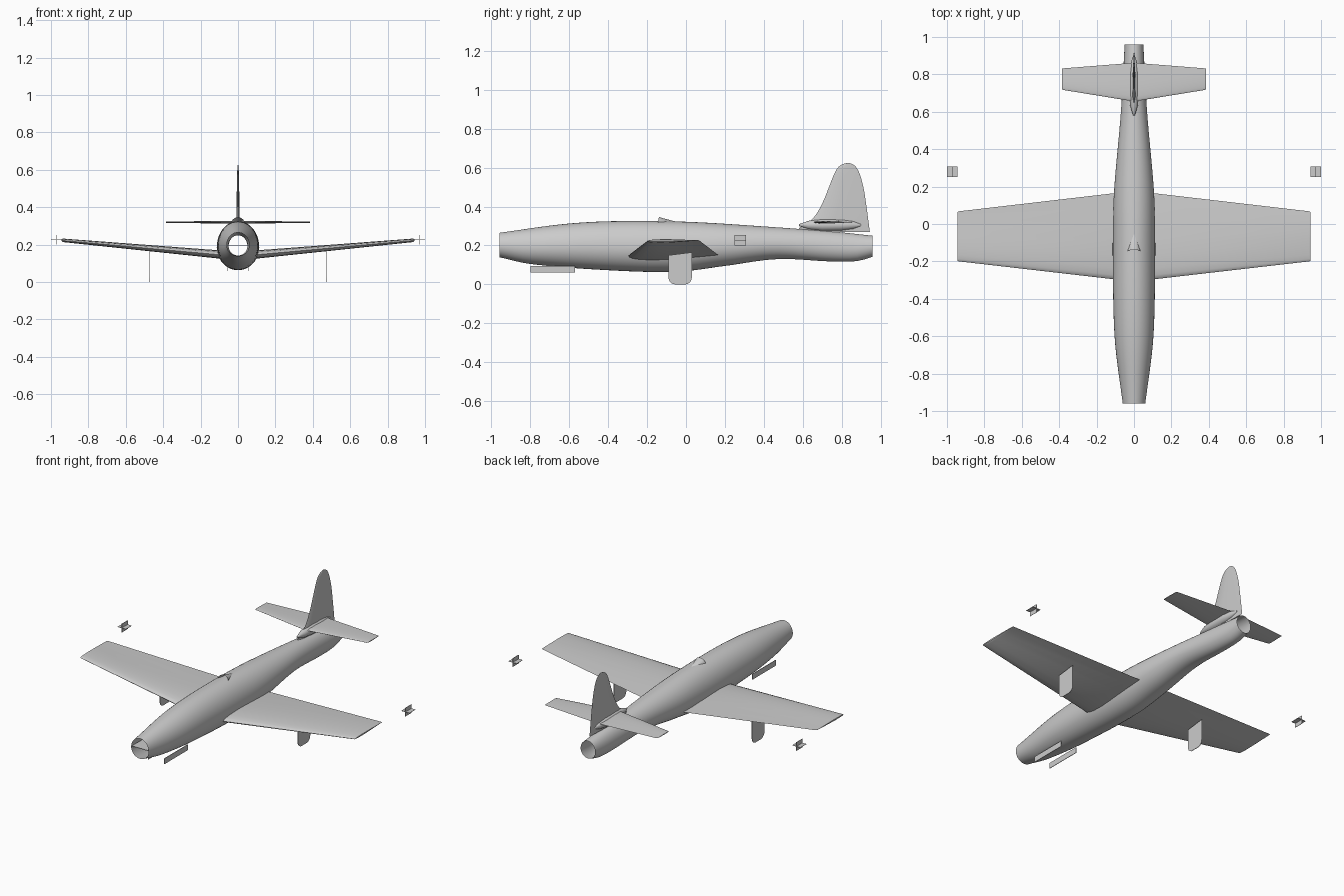
import bpy, bmesh, math
from math import sin, cos, pi

if "Cube" in bpy.data.objects:
    bpy.data.objects.remove(bpy.data.objects["Cube"])

grey = bpy.data.materials.new("airframe_grey")
grey.use_nodes = True
COLOUR = (0.6, 0.6, 0.6, 1)
grey.diffuse_color = COLOUR
grey.node_tree.nodes["Principled BSDF"].inputs["Base Color"].default_value = COLOUR


def make(name, bm, smooth=None, mirror=False):
    bmesh.ops.recalc_face_normals(bm, faces=bm.faces)
    mesh = bpy.data.meshes.new(name)
    bm.to_mesh(mesh)
    bm.free()
    mesh.materials.append(grey)
    ob = bpy.data.objects.new(name, mesh)
    bpy.context.collection.objects.link(ob)
    if mirror:
        ob.modifiers.new("Mirror", "MIRROR")
    if smooth:
        bpy.ops.object.select_all(action="DESELECT")
        ob.select_set(True)
        bpy.context.view_layer.objects.active = ob
        bpy.ops.object.shade_smooth_by_angle(angle=math.radians(smooth))
    return ob


def loft(rings, caps=True):
    bm = bmesh.new()
    loops = [[bm.verts.new(p) for p in ring] for ring in rings]
    n = len(loops[0])
    for a, b in zip(loops, loops[1:]):
        for i in range(n):
            j = (i + 1) % n
            bm.faces.new((a[i], a[j], b[j], b[i]))
    if caps:
        bm.faces.new(loops[0])
        bm.faces.new(loops[-1])
    return bm


def interp(points, y):
    # Smooth curve through (position, value) points
    k = 0
    while k < len(points) - 2 and y > points[k + 1][0]:
        k += 1

    def slope(i):
        a, b = points[max(i - 1, 0)], points[min(i + 1, len(points) - 1)]
        return (b[1] - a[1]) / (b[0] - a[0])
    (y0, v0), (y1, v1) = points[k], points[k + 1]
    h = y1 - y0
    t = (y - y0) / h
    return (v0 * (1 + 2 * t) * (1 - t) ** 2 + v1 * t * t * (3 - 2 * t)
            + h * t * (1 - t) * (slope(k) * (1 - t) - slope(k + 1) * t))


# Fuselage: open tube with an egg-shaped section
TOP = [(-.96, .265), (-.63, .31), (-.37, .325), (0, .322), (.4, .298), (.77, .27), (.96, .25)]
BOTTOM = [(-.96, .14), (-.8, .105), (-.4, .073), (-.05, .065), (.2, .095),
          (.47, .13), (.75, .118), (.88, .12), (.96, .142)]
WIDTH = [(-.96, .06), (-.65, .1), (-.4, .111), (0, .113), (.2, .105), (.6, .07), (.96, .05)]


def fuselage_ring(y, n=40):
    top, low, w = (interp(c, y) for c in (TOP, BOTTOM, WIDTH))
    mid = low + (top - low) * .47
    ring = []
    for i in range(n):
        a = 2 * pi * i / n
        height = top - mid if sin(a) > 0 else mid - low
        ring.append((w * cos(a), y, mid + height * sin(a)))
    return ring


make("fuselage", loft([fuselage_ring(-.96 + 1.92 * i / 48) for i in range(49)], caps=False), 50)

# Wings and tailplane: lofted airfoil sections
CHORD = [0, .012, .05, .13, .28, .45, .65, .85, 1]


def airfoil(x, front, back, z_front, z_back, thick):
    def point(c, side):
        half = thick * (2.6 * (c ** .5) * (1 - c) * (1 - .35 * c)) / 2
        return (x, front + (back - front) * c, z_front + (z_back - z_front) * c + side * half)
    return [point(c, 1) for c in CHORD] + [point(c, -1) for c in CHORD[-2:0:-1]]


make("wings", loft([airfoil(.085, -.298, .167, .145, .15, .05),
                    airfoil(.935, -.2, .068, .222, .226, .021),
                    airfoil(.943, -.197, .065, .224, .227, .010)]), 40, mirror=True)
make("tailplane", loft([airfoil(0, .655, .862, .32, .32, .016),
                        airfoil(.38, .717, .832, .32, .32, .009),
                        airfoil(.386, .722, .829, .32, .32, .005)]), 40, mirror=True)


# Thin plates cut from an outline of points
def plate(name, outline, thickness, place, mirror=False):
    h = thickness / 2
    return make(name, loft([[place(a, b, s) for a, b in outline] for s in (-h, h)]), mirror=mirror)


def upright(x):
    return lambda y, z, s: (x + s, y, z)


def level(z):
    return lambda x, y, s: (x, y, z + s)


def box(a0, a1, b0, b1):
    return [(a0, b0), (a1, b0), (a1, b1), (a0, b1)]


# Tail fin, tapered in thickness from root to tip
FIN_FRONT = [(.27, .57), (.29, .58), (.31, .62), (.35, .662), (.42, .702), (.5, .735),
             (.57, .763), (.605, .785), (.62, .81), (.625, .832)]
FIN_BACK = [(.27, .945), (.42, .925), (.5, .912), (.57, .892), (.605, .873), (.62, .853), (.625, .836)]
fin_rings = []
for i in range(25):
    z = .27 + .355 * sin(pi / 2 * i / 24)
    f, b = interp(FIN_FRONT, z), interp(FIN_BACK, z)
    t = .010 - .008 * i / 24
    fin_rings.append([(0, f, z), (t * .8, f + (b - f) * .12, z), (t, f + (b - f) * .4, z), (0, b, z),
                      (-t, f + (b - f) * .4, z), (-t * .8, f + (b - f) * .12, z)])
make("tail_fin", loft(fin_rings), 40)

# Fairing where the fin meets the tailplane
fairing = []
for y, r in [(.58, .004), (.63, .02), (.7, .028), (.8, .026), (.86, .018), (.9, .004)]:
    fairing.append([(r * cos(2 * pi * i / 16), y, .305 + r * 1.1 * sin(2 * pi * i / 16)) for i in range(16)])
make("fin_fairing", loft(fairing), 50)

# Cockpit fairing: half cone with its open end forward
bm = bmesh.new()
tip = bm.verts.new((0, -.05, .322))
rim = [bm.verts.new((.035 * cos(pi * i / 10), -.145 + .006 * sin(pi * i / 10), .316 + .03 * sin(pi * i / 10)))
       for i in range(11)]
for a, b in zip(rim, rim[1:]):
    bm.faces.new((a, b, tip))
make("cockpit_fairing", bm, 50)

# Intake splitter
plate("intake_splitter", box(-.062, .062, -.95, -.84), .003, level(.198))

# Undercarriage doors
corner = .035
door = [(-.09, .15), (.03, .165)]
for cy, start in ((.03 - corner, 0), (-.09 + corner, -pi / 2)):
    for i in range(6):
        a = start - pi / 2 * i / 5
        door.append((cy + corner * cos(a), corner + corner * sin(a)))
plate("main_gear_doors", door, .003, upright(.473), mirror=True)
plate("nose_gear_doors", box(-.8, -.57, .06, .095), .003, upright(.055), mirror=True)

# Small cross-shaped fins outboard of the wing tips
plate("outboard_fins_upright", box(.25, .308, .2, .253), .002, upright(.972), mirror=True)
plate("outboard_fins_level", box(.944, 1, .25, .308), .002, level(.227), mirror=True)
